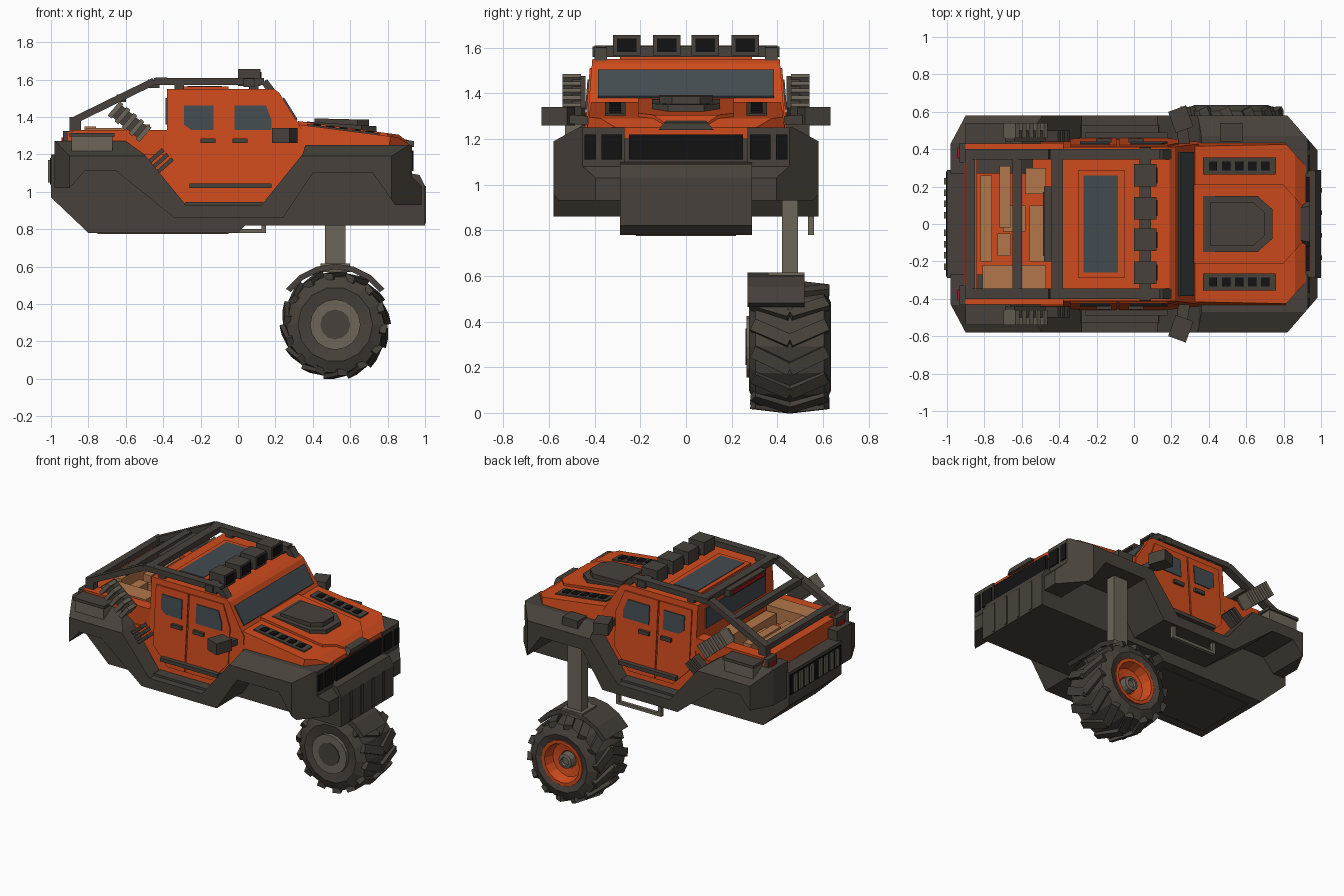
import bpy, bmesh
from math import sin, cos, pi, radians, atan2
from mathutils import Matrix, Vector

if "Cube" in bpy.data.objects:
    bpy.data.objects.remove(bpy.data.objects["Cube"])

def material(name, rgb):
    m = bpy.data.materials.new(name)
    m.diffuse_color = (*rgb, 1)
    m.use_nodes = True
    m.node_tree.nodes["Principled BSDF"].inputs["Base Color"].default_value = m.diffuse_color
    return m

DARK = material("dark", (0.063, 0.053, 0.043))
TAN = material("tan", (0.15, 0.13, 0.10))
ORANGE = material("orange", (0.62, 0.07, 0.012))
GLASS = material("glass", (0.055, 0.07, 0.08))
BLACK = material("black", (0.006, 0.006, 0.006))
WOOD = material("wood", (0.45, 0.18, 0.07))
RED = material("red", (0.35, 0.01, 0.01))

def finish(name, bm, mat, mirror=False):
    bmesh.ops.recalc_face_normals(bm, faces=bm.faces[:])
    if mirror:  # open the centre plane so the halves join
        mid = [f for f in bm.faces if all(abs(v.co.y) < 1e-6 for v in f.verts)]
        bmesh.ops.delete(bm, geom=mid, context='FACES_ONLY')
    me = bpy.data.meshes.new(name)
    bm.to_mesh(me)
    bm.free()
    me.materials.append(mat)
    ob = bpy.data.objects.new(name, me)
    bpy.context.collection.objects.link(ob)
    if mirror:
        ob.modifiers.new("Mirror", 'MIRROR').use_axis = (False, True, False)
    return ob

def blocks(name, mats, mat, mirror=False):
    bm = bmesh.new()
    for m in mats:
        bmesh.ops.create_cube(bm, size=1, matrix=m)
    return finish(name, bm, mat, mirror)

def bm_box(x0, x1, y0, y1, z0, z1, rot=None):
    m = Matrix.Translation(((x0 + x1) / 2, (y0 + y1) / 2, (z0 + z1) / 2))
    return m @ (rot or Matrix()) @ Matrix.Diagonal((x1 - x0, y1 - y0, z1 - z0, 1))

def box(name, r, mat, mirror=False, rot=None):
    return blocks(name, [bm_box(*r, rot)], mat, mirror)

def bar(a, b, w, h):
    a, b = Vector(a), Vector(b)
    d = b - a
    q = d.to_track_quat('X', 'Z').to_matrix().to_4x4()
    return Matrix.Translation((a + b) / 2) @ q @ Matrix.Diagonal((d.length, w, h, 1))

def prism(name, pts, y0, y1, mat, mirror=True, k=0, z0=0, cuts=()):
    """Extrude an xz outline from y0 to y1; outer side leans in by k per z above z0."""
    bm = bmesh.new()
    a = [bm.verts.new((x, y0 if y0 <= 0 else y0 - k * (z - z0), z)) for x, z in pts]
    b = [bm.verts.new((x, y1 - k * (z - z0), z)) for x, z in pts]
    n = len(pts)
    bm.faces.new(a)
    bm.faces.new(b)
    for i in range(n):
        j = (i + 1) % n
        bm.faces.new((a[i], a[j], b[j], b[i]))
    for co, no in cuts:
        bmesh.ops.bisect_plane(bm, geom=bm.verts[:] + bm.edges[:] + bm.faces[:],
                               plane_co=co, plane_no=no, clear_outer=True)
        bmesh.ops.holes_fill(bm, edges=[e for e in bm.edges if e.is_boundary], sides=0)
    return finish(name, bm, mat, mirror)

def lathe(name, prof, c, n, mat):
    bm = bmesh.new()
    rings = [[bm.verts.new((c[0] + r * cos(2 * pi * i / n), c[1] + y, c[2] + r * sin(2 * pi * i / n)))
              for i in range(n)] for y, r in prof]
    for p, q in zip(rings, rings[1:]):
        for i in range(n):
            bm.faces.new((p[i], p[(i + 1) % n], q[(i + 1) % n], q[i]))
    bm.faces.new(rings[0])
    bm.faces.new(rings[-1])
    return finish(name, bm, mat)

# Lower hull: belly, fenders with arches and sills
prism("belly", [(-1, 1.2), (-1, .97), (-.8, .78), (0, .78), (.04, .82), (1, .82), (1, 1.03),
                (.97, 1.09), (.91, 1.1), (.91, 1.22)], 0, .29, DARK)
prism("fender", [(-.98, 1.27), (-.98, 1.02), (-.9, 1.02), (-.82, 1.11), (-.65, 1.11), (-.34, .86), (.24, .86),
                 (.40, 1.1), (.72, 1.1), (.84, .93), (.98, .93), (.98, 1.03), (.93, 1.08), (.93, 1.25),
                 (.36, 1.25), (.345, 1.2), (.126, .93), (-.28, .93), (-.5, 1.2), (-.6, 1.27)],
      .27, .58, DARK, cuts=[((.82, .58, 0), (.15, .13, 0)), ((-.9, .58, 0), (-.15, .08, 0)),
                            ((0, .58, 1.19), (0, .06, .11))])
box("belly_plate", (-.75, -.05, -.22, .22, .775, .79), DARK)
blocks("nose_ribs", [bm_box(.98, 1.0 + .005, y - .012, y + .012, .83, 1.03) for y in (.06, .18)], DARK, True)
prism("step_tread", [(-.3, .92), (.15, .92), (.13, .945), (-.28, .945)], .44, .53, DARK)

# Front grille and lamps
box("grille", (.92, .937, -.25, .25, 1.11, 1.22), BLACK)
box("headlight_inner", (.92, .937, .28, .37, 1.11, 1.22), BLACK, True)
box("headlight_outer", (.92, .937, .395, .445, 1.11, 1.22), BLACK, True)
box("corner_lamp", (.855, .895, .50, .51, 1.11, 1.22), BLACK, True, Matrix.Rotation(-atan2(.15, .13), 4, 'Z'))

# Cab, doors and glass
K = dict(k=.08, z0=.93)
prism("cab", [(-.52, 1.2), (-.29, .92), (.13, .92), (.345, 1.2), (.345, 1.33), (.22, 1.53), (.19, 1.55),
              (-.38, 1.55), (-.38, 1.2)], 0, .46, ORANGE, **K)
prism("rear_door", [(-.34, 1.51), (-.34, 1.1), (-.22, .98), (-.09, .98), (-.09, 1.51)], .44, .468, ORANGE, **K)
prism("front_door", [(-.08, 1.51), (-.08, .98), (.12, .98), (.24, 1.12), (.24, 1.36), (.18, 1.51)],
      .44, .468, ORANGE, **K)
prism("rear_window", [(-.29, 1.46), (-.29, 1.36), (-.25, 1.33), (-.13, 1.33), (-.13, 1.46)], .45, .474, GLASS, **K)
prism("front_window", [(-.02, 1.46), (-.02, 1.33), (.18, 1.33), (.18, 1.38), (.15, 1.46)], .45, .474, GLASS, **K)
for i, x in enumerate((-.2, -.03)):
    box(f"door_handle_{i}", (x, x + .08, .43, .458, 1.26, 1.285), DARK, True)
box("side_rail", (-.26, .18, .45, .49, 1.02, 1.045), DARK, True)
prism("windshield", [(.245, 1.505), (.318, 1.388), (.31, 1.375), (.235, 1.495)], 0, .385, GLASS)
box("cab_back_window", (-.388, -.37, -.33, .33, 1.36, 1.5), GLASS)
box("roof_panel", (-.3, -.05, -.29, .29, 1.54, 1.562), ORANGE)
box("roof_window", (-.27, -.085, -.26, .26, 1.55, 1.566), GLASS)

# Hood, vents and scoop
prism("hood", [(.32, 1.2), (.32, 1.36), (.86, 1.29), (.92, 1.25), (.92, 1.2)], 0, .44, ORANGE, k=.15, z0=1.2,
      cuts=[((.82, .42, 0), (.09, .08, 0))])
prism("hood_center", [(.32, 1.3), (.32, 1.378), (.86, 1.305), (.91, 1.265), (.91, 1.24)], 0, .21, ORANGE,
      cuts=[((.8, .21, 0), (.09, .08, 0))])
prism("nose_trim", [(.86, 1.24), (.87, 1.285), (.94, 1.27), (.94, 1.24)], 0, .12, DARK, k=.8, z0=1.24)
prism("hood_vent", [(.37, 1.33), (.37, 1.362), (.76, 1.312), (.76, 1.28)], .265, .355, DARK)
blocks("vent_slots", [bm_box(x, x + .045, .285, .335, z - .02, z + .004)
                      for x, z in [(.4 + .07 * i, 1.357 - .009 * i) for i in range(5)]], BLACK, True)
prism("hood_scoop", [(.37, 1.32), (.37, 1.375), (.74, 1.35), (.74, 1.3)], 0, .15, DARK,
      cuts=[((.66, .15, 0), (.08, .09, 0))])
prism("scoop_lid", [(.41, 1.36), (.41, 1.392), (.7, 1.385), (.7, 1.34)], 0, .115, DARK,
      cuts=[((.64, .115, 0), (.08, .09, 0))])

# Open bed with cargo
box("bed_floor", (-.9, -.38, -.43, .43, 1.18, 1.23), ORANGE)
box("bed_side", (-.9, -.38, .345, .43, 1.18, 1.33), ORANGE, True)
box("tailgate", (-.91, -.84, -.43, .43, 1.18, 1.32), ORANGE)
cargo = [(-.82, -.76, -.2, .26, 1.35), (-.72, -.66, -.02, .31, 1.33), (-.58, -.47, .16, .3, 1.36),
         (-.7, -.58, -.04, .1, 1.28), (-.81, -.47, -.35, -.22, 1.34), (-.56, -.48, -.2, .1, 1.31),
         (-.73, -.66, -.17, -.05, 1.3)]
blocks("cargo", [bm_box(a, b, c, d, 1.22, z) for a, b, c, d, z in cargo], WOOD)
box("side_box", (-.89, -.67, .43, .53, 1.21, 1.3), TAN, True)
box("side_box_lid", (-.9, -.66, .43, .54, 1.295, 1.315), DARK, True)
box("tail_frame", (-.935, -.88, .33, .43, 1.2, 1.325), DARK, True)
box("tail_light", (-.945, -.93, .35, .41, 1.23, 1.29), RED, True)
box("rear_grille", (-1.005, -.98, -.28, .28, 1.04, 1.18), BLACK)
blocks("rear_grille_ribs", [bm_box(-1.015, -.99, .03 + .06 * i, .065 + .06 * i, 1.05, 1.17) for i in range(4)],
       TAN, True)

# Slanted side louvres and grips
U = Matrix.Rotation(radians(40), 4, 'Y')
box("louvre_body", (-.69, -.47, .44, .5, 1.335, 1.415), DARK, True, U)
blocks("louvre_slats", [Matrix.Translation((-.58 + .75 * t, .5, 1.375 - .63 * t)) @ U @
                        Matrix.Diagonal((.025, .08, .1, 1)) for t in (-.1, -.05, 0, .05, .1)], TAN, True)
blocks("side_grips", [bar((x - .04, .47, z - .035), (x + .04, .47, z + .035), .06, .022)
                      for x, z in ((-.44, 1.19), (-.415, 1.165), (-.39, 1.14))], DARK, True)

# Mirrors
blocks("side_mirror", [bar((.27, .42, 1.28), (.25, .56, 1.29), .06, .04),
                       bm_box(.2, .3, .5, .62, 1.26, 1.34, Matrix.Rotation(radians(20), 4, 'Z'))], DARK, True)

# Roll cage and roof lamps
path = [(-.89, 1.375), (-.45, 1.59), (.14, 1.59), (.24, 1.46)]
blocks("cage_rails", [bar((a[0], .373, a[1]), (b[0], .373, b[1]), .055, .038) for a, b in zip(path, path[1:])]
       + [bm_box(x, x + .05, .35, .395, 1.53, 1.59) for x in (-.34, .06)]
       + [bm_box(-.9, -.84, .35, .4, 1.32, 1.39)], DARK, True)
blocks("cage_crossbars", [bm_box(-.9, -.85, -.4, .4, 1.36, 1.4), bm_box(-.65, -.6, -.37, .37, 1.48, 1.52),
                          bm_box(-.44, -.38, -.4, .4, 1.57, 1.61), bm_box(.03, .09, -.41, .41, 1.56, 1.605),
                          bm_box(-.48, -.42, -.2, .2, 1.555, 1.6)], DARK)
box("brake_light", (-.487, -.47, -.17, .17, 1.565, 1.59), RED)
blocks("roof_lamps", [bm_box(0, .12, y - .06, y + .06, 1.565, 1.655) for y in (.085, .26)], DARK, True)
blocks("lamp_faces", [bm_box(.1, .125, y - .043, y + .043, 1.582, 1.64) for y in (.085, .26)], BLACK, True)

# Single wheel leg, on the +y side only
C = (.52, .455, .29)
lathe("tyre", [(-.165, .13), (-.178, .2), (-.15, .262), (0, .272), (.15, .262), (.18, .2), (.165, .155),
               (.08, .15)], C, 14, DARK)
lugs = []
for i in range(14):
    for s in (-1, 1):
        a = 2 * pi * (i + .5) / 14
        lugs.append(Matrix.Translation(C) @ Matrix.Rotation(a, 4, 'Y') @ Matrix.Translation((.265, s * .08, 0))
                    @ Matrix.Rotation(s * radians(25), 4, 'X') @ Matrix.Rotation(s * radians(6), 4, 'Z')
                    @ Matrix.Diagonal((.035, .18, .055, 1)))
blocks("tyre_lugs", lugs, DARK)
lathe("rim", [(.07, .15), (.175, .158), (.175, .135), (.11, .115), (.1, .06), (.09, .05)], C, 16, ORANGE)
lathe("hub_cap", [(.08, .055), (.14, .05), (.145, .03), (.13, .025)], C, 12, TAN)
lathe("inner_disc", [(-.19, .135), (-.1, .135)], C, 16, TAN)
lathe("inner_hub", [(-.195, .08), (-.1, .08)], C, 12, DARK)
arc = [(C[0] + r * cos(radians(a)), C[2] + r * sin(radians(a)))
       for r, steps in ((.325, range(36, 145, 18)), (.295, range(144, 35, -18))) for a in steps]
prism("mudguard", arc, .27, .52, DARK, mirror=False)
box("strut_foot", (.44, .6, .36, .52, .57, .615), TAN)
box("strut", (.465, .575, .42, .49, .6, 1.15), TAN)
box("strut_cap", (.46, .58, .44, .54, 1.17, 1.265), DARK)
blocks("step_loop", [bm_box(-.2, .15, .535, .56, .78, .8), bm_box(-.2, -.175, .535, .56, .78, .87),
                     bm_box(.125, .15, .535, .56, .78, .87)], TAN)
